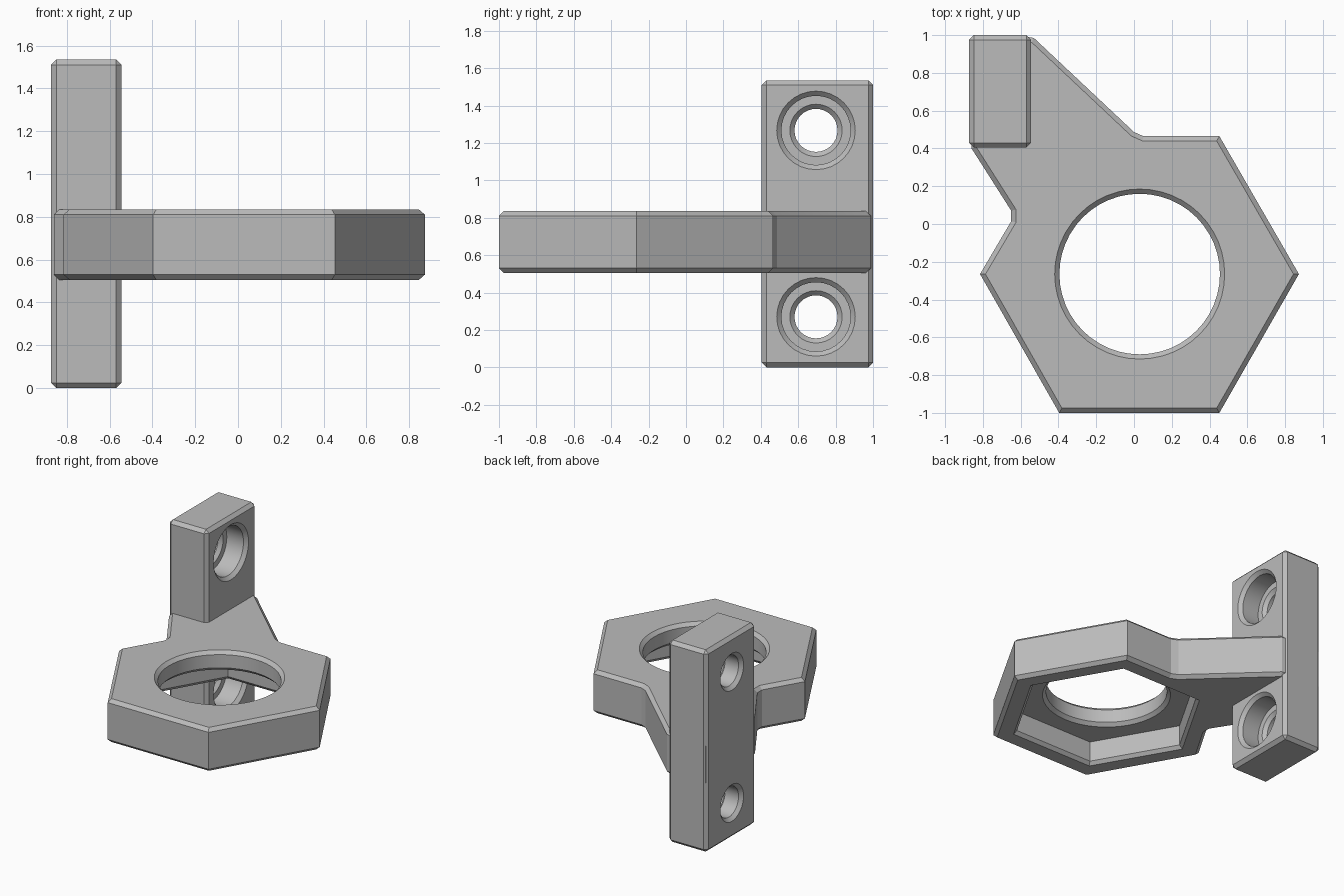
import bpy, bmesh, math
from mathutils import Matrix, Vector

cube = bpy.data.objects.get("Cube")
if cube:
    bpy.data.objects.remove(cube, do_unlink=True)

grey = bpy.data.materials.new("plain grey")
grey.use_nodes = True
colour = (0.5, 0.5, 0.5, 1)
grey.diffuse_color = colour
grey.node_tree.nodes["Principled BSDF"].inputs["Base Color"].default_value = colour

CHAMFER = 0.025
BOTTOM, TOP, CEILING = 0.505, 0.835, 0.685
RING = Vector((0.03, -0.265, 0))


def finish(name, bm):
    bmesh.ops.recalc_face_normals(bm, faces=bm.faces)
    mesh = bpy.data.meshes.new(name)
    bm.to_mesh(mesh)
    bm.free()
    mesh.materials.append(grey)
    ob = bpy.data.objects.new(name, mesh)
    bpy.context.collection.objects.link(ob)
    return ob


def prism(name, outline, z0, z1, all_edges=False):
    """Extruded outline with chamfered rims, or with every edge chamfered."""
    bm = bmesh.new()
    face = bm.faces.new([bm.verts.new((x, y, z0)) for x, y in outline])
    res = bmesh.ops.extrude_face_region(bm, geom=[face])
    up = [g for g in res["geom"] if isinstance(g, bmesh.types.BMVert)]
    bmesh.ops.translate(bm, verts=up, vec=(0, 0, z1 - z0))
    bmesh.ops.recalc_face_normals(bm, faces=bm.faces)
    rims = [e for e in bm.edges
            if all_edges or abs(e.verts[0].co.z - e.verts[1].co.z) < 1e-5]
    bmesh.ops.bevel(bm, geom=rims, offset=CHAMFER, offset_type='OFFSET',
                    segments=1, affect='EDGES', profile=0.5)
    return finish(name, bm)


def lathe(name, profile, sides, matrix):
    """Closed solid from (height, radius) rings around the local z axis."""
    bm = bmesh.new()
    rings = []
    for h, r in profile:
        angles = [math.tau * i / sides for i in range(sides)]
        rings.append([bm.verts.new((r * math.cos(a), r * math.sin(a), h)) for a in angles])
    for low, high in zip(rings, rings[1:]):
        for i in range(sides):
            j = (i + 1) % sides
            bm.faces.new((low[i], low[j], high[j], high[i]))
    bm.faces.new(rings[0])
    bm.faces.new(rings[-1])
    bm.transform(matrix)
    return finish(name, bm)


def combine(target, tool, operation):
    """Apply a boolean and discard the tool."""
    tool.hide_render = True
    mod = target.modifiers.new(operation.lower(), 'BOOLEAN')
    mod.operation, mod.object, mod.solver = operation, tool, 'EXACT'
    bpy.ops.object.select_all(action='DESELECT')
    bpy.context.view_layer.objects.active = target
    target.select_set(True)
    bpy.ops.object.modifier_apply(modifier=mod.name)
    bpy.data.objects.remove(tool, do_unlink=True)


# Hexagonal ring plate with its arm reaching back to the bar
outline = [(-0.86, 0.99), (-0.56, 0.99), (-0.53, 0.985), (0.0, 0.487), (0.05, 0.465),
           (0.452, 0.465), (0.873, -0.265), (0.452, -1.0), (-0.396, -1.0),
           (-0.815, -0.265), (-0.65, 0.015), (-0.65, 0.07), (-0.86, 0.4)]
bracket = prism("mounting_bracket", outline, BOTTOM, TOP)

# Hexagonal recess in the underside, with a chamfered mouth
recess = lathe("recess_cutter", [(BOTTOM - CHAMFER, 0.72), (BOTTOM + CHAMFER, 0.67),
                                 (CEILING, 0.67)], 6, Matrix.Translation(RING))
combine(bracket, recess, 'DIFFERENCE')

# Large round opening, chamfered at both ends
opening = lathe("opening_cutter", [(CEILING - CHAMFER, 0.475), (CEILING + CHAMFER, 0.425),
                                   (TOP - CHAMFER, 0.425), (TOP + CHAMFER, 0.475)],
                48, Matrix.Translation(RING))
combine(bracket, opening, 'DIFFERENCE')

# Upright mounting bar
bar = prism("mounting_bar", [(-0.873, 0.405), (-0.545, 0.405), (-0.545, 1.0), (-0.873, 1.0)],
            0, 1.535, all_edges=True)

# Two counterbored screw holes through the bar
screw = [(-0.898, 0.165), (-0.848, 0.115), (-0.735, 0.115), (-0.71, 0.14),
         (-0.71, 0.185), (-0.57, 0.185), (-0.52, 0.235)]
for z in (0.27, 1.267):
    place = Matrix.Translation((0, 0.695, z)) @ Matrix.Rotation(math.pi / 2, 4, 'Y')
    combine(bar, lathe("screw_hole_cutter", screw, 32, place), 'DIFFERENCE')

# Join into one solid; smooth only the round bores
combine(bracket, bar, 'UNION')
bpy.ops.object.shade_smooth_by_angle(angle=math.radians(15))
